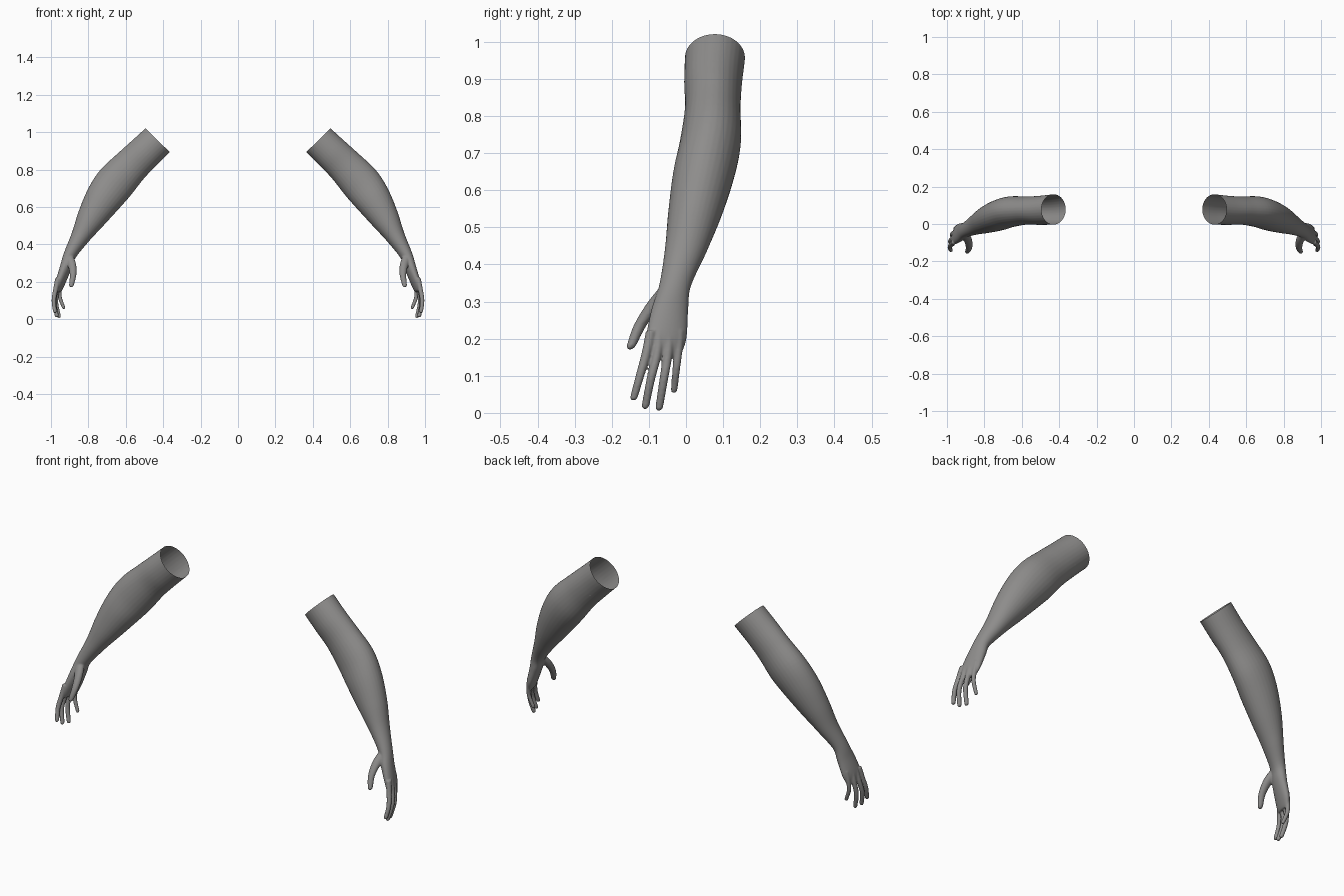
import bpy, bmesh, math
from mathutils import Vector

if "Cube" in bpy.data.objects:
    bpy.data.objects.remove(bpy.data.objects["Cube"])

skin = bpy.data.materials.new("warm_grey")
skin.diffuse_color = (0.27, 0.265, 0.26, 1)
skin.use_nodes = True
skin.node_tree.nodes["Principled BSDF"].inputs["Base Color"].default_value = skin.diffuse_color


def spline(rows, steps):
    """Catmull-Rom interpolation of rows of numbers."""
    out = []
    for i in range(len(rows) - 1):
        a, b, c, d = (rows[max(i - 1, 0)], rows[i], rows[i + 1],
                      rows[min(i + 2, len(rows) - 1)])
        for s in range(steps):
            t = s / steps
            out.append([0.5 * (2 * q + (r - p) * t + (2 * p - 5 * q + 4 * r - w) * t * t
                               + (3 * q - p - 3 * r + w) * t ** 3)
                        for p, q, r, w in zip(a, b, c, d)])
    return out + [list(rows[-1])]


def loft(bm, rows, steps=6, sides=32):
    """Closed tube through rows of x, y, z, half thickness, half width, tilt in degrees."""
    rows = spline(rows, steps)
    rings = []
    for i, (x, y, z, thick, wide, tilt) in enumerate(rows):
        p, q = rows[max(i - 1, 0)], rows[min(i + 1, len(rows) - 1)]
        t = Vector((q[0] - p[0], 0, q[2] - p[2])).normalized()
        a = math.radians(tilt)
        out = Vector((-t.z, 0, t.x))
        u = out * math.cos(a) + Vector((0, math.sin(a), 0))
        v = Vector((0, math.cos(a), 0)) - out * math.sin(a)
        rings.append([bm.verts.new(Vector((x, y, z))
                                   + u * thick * math.cos(k * math.tau / sides)
                                   + v * wide * math.sin(k * math.tau / sides))
                      for k in range(sides)])
    for r, s in zip(rings, rings[1:]):
        for k in range(sides):
            n = (k + 1) % sides
            bm.faces.new((r[k], r[n], s[n], s[k]))
    bm.faces.new(rings[0][::-1])
    bm.faces.new(rings[-1])


def digit(bm, points, r0, r1):
    """Tapered finger with a rounded tip."""
    pts = spline(points, 5)
    n = len(pts) - 1
    rows = [p + [r0 + (r1 - r0) * i / n] * 2 + [0] for i, p in enumerate(pts)]
    d = (Vector(pts[-1]) - Vector(pts[-2])).normalized()
    for f in (0.4, 0.75, 0.95):
        r = r1 * math.sqrt(1 - f * f)
        rows.append(list(Vector(pts[-1]) + d * r1 * f) + [r, r, 0])
    loft(bm, rows, 1, 16)


bm = bmesh.new()
# upper arm, elbow, forearm, wrist and palm
loft(bm, [
    (0.395, 0.079, 0.992, 0.091, 0.081, 0),
    (0.430, 0.078, 0.957, 0.091, 0.081, 0),
    (0.500, 0.073, 0.890, 0.093, 0.078, 0),
    (0.572, 0.072, 0.820, 0.097, 0.075, 0),
    (0.655, 0.066, 0.730, 0.106, 0.082, 0),
    (0.720, 0.048, 0.643, 0.098, 0.083, 0),
    (0.785, 0.025, 0.540, 0.077, 0.073, 0),
    (0.843, 0.000, 0.440, 0.051, 0.057, 4),
    (0.898, -0.029, 0.345, 0.034, 0.043, 10),
    (0.920, -0.043, 0.280, 0.030, 0.050, 14),
    (0.946, -0.053, 0.205, 0.024, 0.056, 14),
    (0.957, -0.060, 0.165, 0.017, 0.051, 14),
    (0.960, -0.061, 0.150, 0.012, 0.046, 14)])
# fingers from index to little
digit(bm, [(0.962, -0.094, 0.22), (0.975, -0.107, 0.16), (0.985, -0.124, 0.10), (0.979, -0.140, 0.043)], 0.0145, 0.0105)
digit(bm, [(0.956, -0.072, 0.22), (0.972, -0.078, 0.16), (0.983, -0.095, 0.09), (0.969, -0.109, 0.020)], 0.0145, 0.0105)
digit(bm, [(0.951, -0.047, 0.22), (0.965, -0.049, 0.16), (0.973, -0.060, 0.09), (0.957, -0.072, 0.016)], 0.0145, 0.0105)
digit(bm, [(0.942, -0.018, 0.22), (0.951, -0.021, 0.17), (0.953, -0.026, 0.12), (0.932, -0.032, 0.062)], 0.0135, 0.009)
# thumb with its fleshy base
digit(bm, [(0.905, -0.050, 0.33), (0.887, -0.088, 0.288), (0.882, -0.124, 0.235), (0.891, -0.147, 0.182)], 0.027, 0.0125)
bmesh.ops.recalc_face_normals(bm, faces=bm.faces)
mesh = bpy.data.meshes.new("arm_blend")
bm.to_mesh(mesh)
bm.free()

# blend the parts into one soft skin
source = bpy.data.objects.new("arm_blend", mesh)
bpy.context.collection.objects.link(source)
remesh = source.modifiers.new("blend", "REMESH")
remesh.mode = "VOXEL"
remesh.voxel_size = 0.0035
soft = source.modifiers.new("soften", "SMOOTH")
soft.factor, soft.iterations = 0.5, 6
thin = source.modifiers.new("reduce", "DECIMATE")
thin.ratio = 0.4
graph = bpy.context.evaluated_depsgraph_get()
skin_mesh = bpy.data.meshes.new_from_object(source.evaluated_get(graph))
bpy.data.objects.remove(source)

# one open-ended arm per side
for name, side in (("left_arm", 1), ("right_arm", -1)):
    bm = bmesh.new()
    bm.from_mesh(skin_mesh)
    bmesh.ops.bisect_plane(bm, geom=bm.verts[:] + bm.edges[:] + bm.faces[:],
                           plane_co=(0.430, 0, 0.957), plane_no=(-0.7, 0, 0.714),
                           clear_outer=True)
    for v in bm.verts:
        v.co.x *= side
    if side < 0:
        bmesh.ops.reverse_faces(bm, faces=bm.faces)
    for f in bm.faces:
        f.smooth = True
    me = bpy.data.meshes.new(name)
    bm.to_mesh(me)
    bm.free()
    me.materials.clear()
    me.materials.append(skin)
    bpy.context.collection.objects.link(bpy.data.objects.new(name, me))
